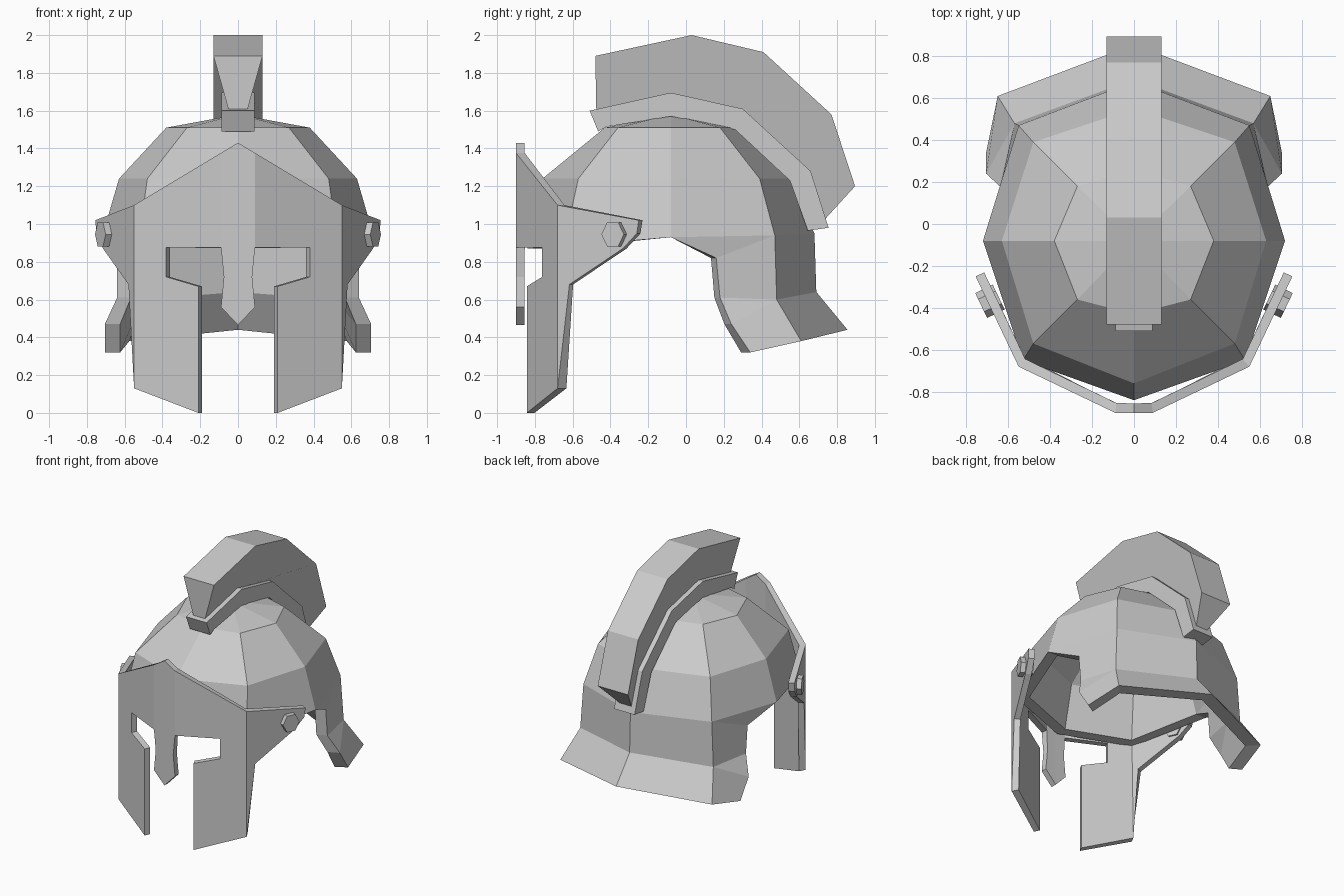
import bpy, bmesh
from mathutils import Vector

if "Cube" in bpy.data.objects:
    bpy.data.objects.remove(bpy.data.objects["Cube"])


def make_object(name, verts, faces, mirror=False, thickness=0.0):
    """Flat-shaded mesh, optionally mirrored across x and thickened inwards."""
    bm = bmesh.new()
    vs = [bm.verts.new(v) for v in verts]
    for f in faces:
        bm.faces.new([vs[i] for i in f])
    bmesh.ops.recalc_face_normals(bm, faces=bm.faces)
    if thickness:
        # open shells: make normals point away from the head centre
        centre = Vector((0, -0.08, 0.9))
        facing = sum(f.normal.dot(f.calc_center_median() - centre) * f.calc_area()
                     for f in bm.faces)
        if facing < 0:
            bmesh.ops.reverse_faces(bm, faces=bm.faces)
    mesh = bpy.data.meshes.new(name)
    bm.to_mesh(mesh)
    bm.free()
    ob = bpy.data.objects.new(name, mesh)
    bpy.context.collection.objects.link(ob)
    if mirror:
        m = ob.modifiers.new("Mirror", 'MIRROR')
        m.merge_threshold = 0.001
    if thickness:
        s = ob.modifiers.new("Solidify", 'SOLIDIFY')
        s.thickness = thickness
        s.offset = -1
        s.use_even_offset = True
    return ob


def prism(name, side_a, side_b, mirror=False):
    """Closed solid between two matching outlines."""
    n = len(side_a)
    faces = [list(range(n)), list(range(n, 2 * n))]
    faces += [[i, (i + 1) % n, n + (i + 1) % n, n + i] for i in range(n)]
    return make_object(name, side_a + side_b, faces, mirror)


# Dome and flared neck guard: half shell, columns run front to back
verts = [(0, -0.08, 1.58)]
rings = [
    [(0, -.43, 1.51), (.27, -.36, 1.51), (.38, -.08, 1.51), (.27, .18, 1.51), (0, .26, 1.51)],
    [(0, -.76, 1.24), (.48, -.57, 1.24), (.63, -.08, 1.24), (.48, .39, 1.24), (0, .55, 1.24)],
    [(0, -.84, .87), (.53, -.65, .88), (.72, -.08, .93), (.55, .47, .94), (0, .68, .95)],
]
for r in rings:
    verts += r
faces = [[0, 1 + i, 2 + i] for i in range(4)]
for r in range(2):
    for i in range(4):
        a = 1 + r * 5 + i
        faces.append([a, a + 5, a + 6, a + 1])
side, back45, back = 13, 14, 15
verts += [(.64, .16, .82),                                      # 16 neck front edge
          (.64, .18, .61), (.57, .48, .60), (0, .69, .64),      # 17-19 flare start
          (.705, .24, .47),                                     # 20 flare corner
          (.705, .34, .32), (.65, .61, .38), (0, .855, .44)]    # 21-23 lower rim
faces += [[side, 16, back45], [16, 17, 18, back45], [back45, 18, 19, back],
          [17, 20, 18], [20, 21, 22, 18], [18, 22, 23, 19]]
# Inner lining: outer shell pulled in towards the vertical axis, joined at the rim
n = len(verts)
drop = [.07] * 6 + [.04] * 5 + [0] * (n - 11)
verts += [(x * .885, -.08 + (y + .08) * .885, z - d) for (x, y, z), d in zip(verts, drop)]
faces += [[i + n for i in reversed(f)] for f in faces]
rim = [11, 12, 13, 16, 17, 20, 21, 22, 23]
faces += [[a, b, b + n, a + n] for a, b in zip(rim, rim[1:])]
make_object("helmet_shell", verts, faces, True)


# Face plate: outline in front view, bent back in flat panels
def bend(x):
    if x <= 0.09:
        return -0.9
    if x <= 0.55:
        return -0.9 + (x - 0.09) / 0.46 * 0.22
    return -0.68 + (x - 0.55) / 0.205 * 0.43


outline = [(0, 1.43), (0, .465), (.09, .56), (.075, .72), (.09, .875), (.09, 1.376),
           (.38, .875), (.38, .72), (.21, .67), (.21, 0), (.55, .13), (.55, 1.1),
           (.58, .68), (.715, .87), (.75, .95), (.755, 1.02)]
panels = [[0, 1, 2, 3, 4, 5],                  # nose strip
          [5, 4, 6, 7, 8, 9, 10, 11],          # brow and cheek
          [11, 10, 12, 13, 14, 15]]            # side wing
make_object("face_plate", [(x, bend(x), z) for x, z in outline], panels, True, 0.045)

# Hexagonal pivot bolts through the wings
along, out, up = Vector((.43, .90, 0)), Vector((.90, -.43, 0)), Vector((0, 0, 1))
hexagon = [(.066, 0), (.033, .063), (-.033, .063), (-.066, 0), (-.033, -.063), (.033, -.063)]
centre = Vector((.69, -.37, .945))
ends = [[centre + along * u + up * v + out * d for u, v in hexagon] for d in (-.05, .043)]
prism("pivot_bolts", *ends, mirror=True)

# Crest holder rail following the dome, and the plume that widens upwards
rail_top = [(-.51, 1.60), (-.08, 1.695), (.30, 1.61), (.66, 1.28), (.755, .98)]
rail_base = [(.645, .965), (.55, 1.23), (.26, 1.50), (-.08, 1.57), (-.42, 1.515), (-.465, 1.49)]
rail = rail_top + rail_base
prism("crest_rail", *[[(s * .088, y, z) for y, z in rail] for s in (-1, 1)])

plume_top = [(-.48, 1.89), (.03, 2.0), (.41, 1.91), (.77, 1.58), (.895, 1.2)]
plume_base = [(.74, 1.03), (.655, 1.28), (.30, 1.605), (-.08, 1.69), (-.475, 1.605)]
prism("crest_plume", *[[(s * .13, y, z) for y, z in plume_top] +
                       [(s * .05, y, z) for y, z in plume_base] for s in (-1, 1)])
